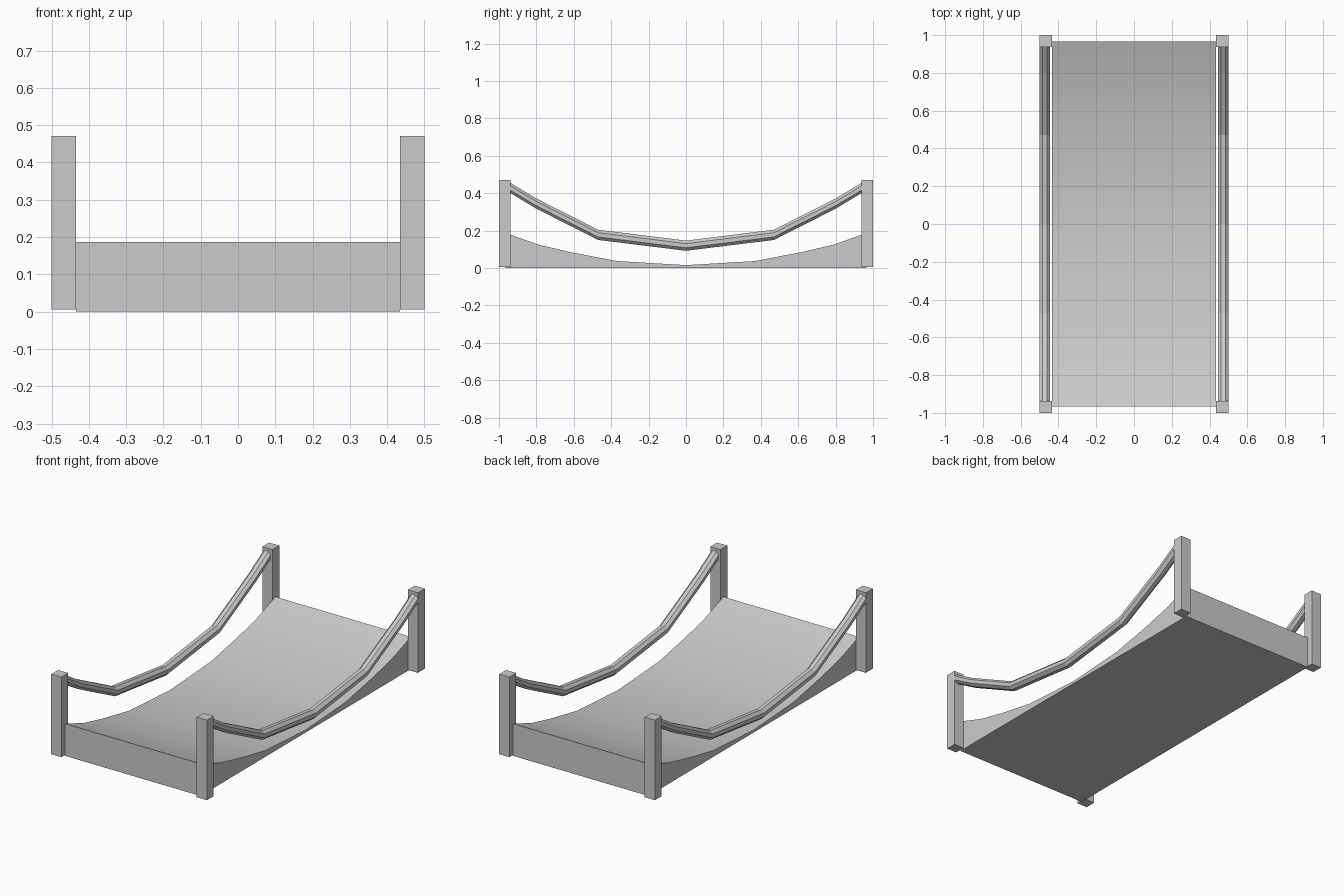
import bpy, bmesh, math

if "Cube" in bpy.data.objects:
    bpy.data.objects.remove(bpy.data.objects["Cube"])


def loft(name, rings, smooth=False):
    """Closed solid through a list of equal-length vertex rings."""
    bm = bmesh.new()
    loops = [[bm.verts.new(p) for p in ring] for ring in rings]
    n = len(loops[0])
    for a, b in zip(loops, loops[1:]):
        for i in range(n):
            j = (i + 1) % n
            bm.faces.new((a[i], a[j], b[j], b[i]))
    bm.faces.new(loops[0])
    bm.faces.new(loops[-1])
    bmesh.ops.recalc_face_normals(bm, faces=bm.faces)
    mesh = bpy.data.meshes.new(name)
    bm.to_mesh(mesh)
    bm.free()
    obj = bpy.data.objects.new(name, mesh)
    bpy.context.collection.objects.link(obj)
    if smooth:
        bpy.ops.object.select_all(action='DESELECT')
        obj.select_set(True)
        bpy.context.view_layer.objects.active = obj
        bpy.ops.object.shade_smooth_by_angle(angle=math.radians(30))
    return obj


def mirrored(half):
    """Complete a (y, z) path that starts at y = 0."""
    return [(-y, z) for y, z in reversed(half[1:])] + half


# Sagging deck with a flat underside
deck_top = mirrored([(0, 0.015), (0.37, 0.037), (0.62, 0.085),
                     (0.79, 0.125), (0.965, 0.187)])
W = 0.435
loft("deck", [[(-W, y, 0), (W, y, 0), (W, y, z), (-W, y, z)]
              for y, z in deck_top], smooth=True)

# Corner posts
for sx, side in ((-1, "left"), (1, "right")):
    for sy, end in ((-1, "front"), (1, "back")):
        xs = (sx * 0.435, sx * 0.5)
        ys = (sy * 0.937, sy * 1.0)
        base = [(xs[0], ys[0]), (xs[1], ys[0]), (xs[1], ys[1]), (xs[0], ys[1])]
        loft(f"post_{end}_{side}", [[(x, y, z) for x, y in base]
                                    for z in (0.006, 0.471)])

# Drooping rope handrails, octagonal section
rope = mirrored([(0, 0.119), (0.47, 0.177), (0.80, 0.344), (0.945, 0.431)])
R = 0.0295
angles = [math.radians(22.5 + 45 * i) for i in range(8)]
for sx, side in ((-1, "left"), (1, "right")):
    loft(f"rope_{side}", [[(sx * 0.473 + R * math.cos(a), y, z + R * math.sin(a))
                           for a in angles] for y, z in rope])
